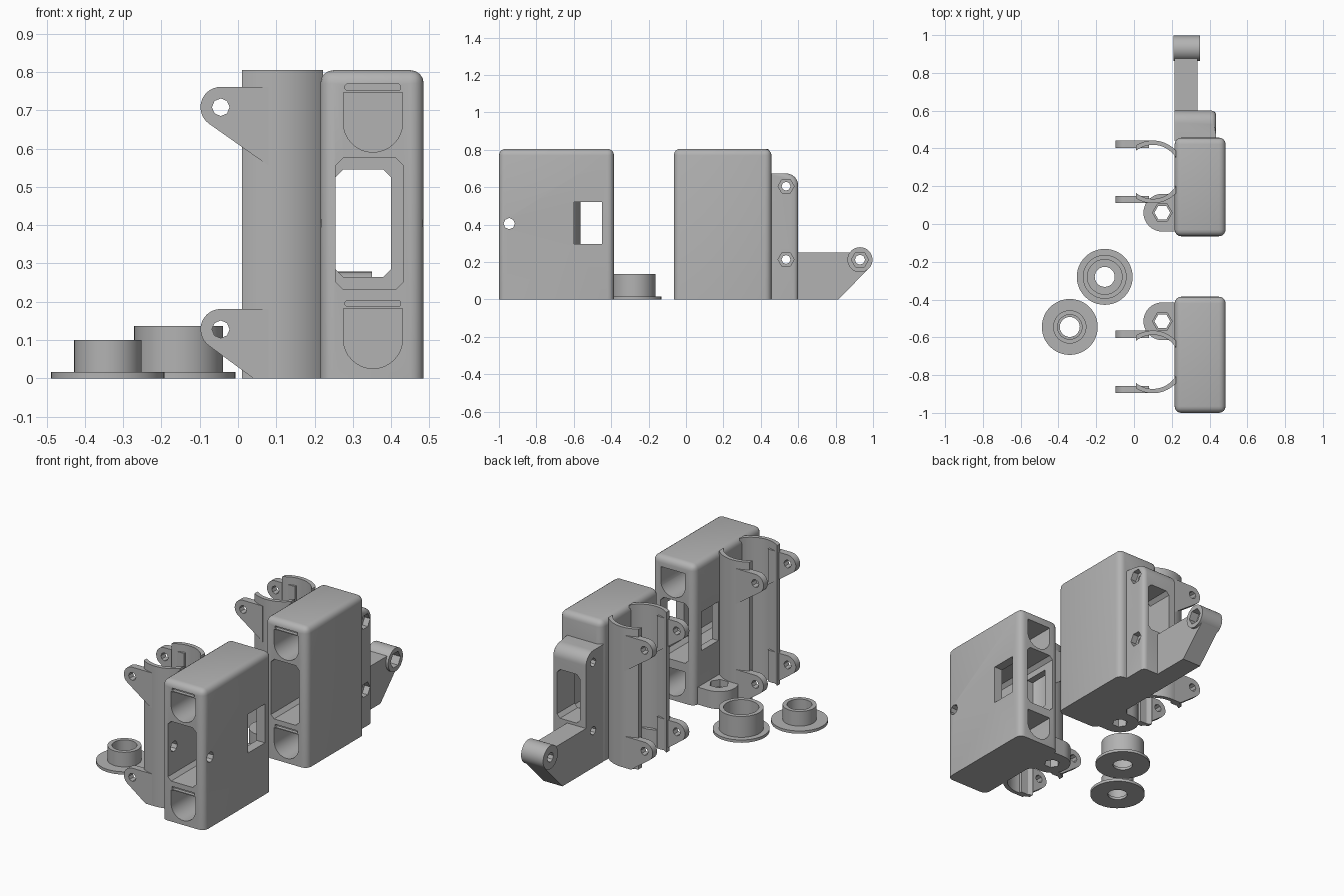
import bpy, bmesh, math
from mathutils import Vector

if "Cube" in bpy.data.objects:
    bpy.data.objects.remove(bpy.data.objects["Cube"], do_unlink=True)

grey = bpy.data.materials.new("grey plastic")
grey.use_nodes = True
grey.diffuse_color = (0.45, 0.45, 0.45, 1)
grey.node_tree.nodes["Principled BSDF"].inputs["Base Color"].default_value = grey.diffuse_color

# Axis along which a profile is extruded: 2D profile point -> 3D point
PLACE = {
    "x": lambda a, b, d: (d, a, b),
    "y": lambda a, b, d: (a, d, b),
    "z": lambda a, b, d: (a, b, d),
}


def arc(cx, cy, r, a0=0, a1=360, n=32):
    count = n if a1 - a0 == 360 else n + 1
    angles = [math.radians(a0 + (a1 - a0) * i / n) for i in range(count)]
    return [(cx + r * math.cos(t), cy + r * math.sin(t)) for t in angles]


def rect(a0, b0, a1, b1, c=0):
    if c == 0:
        return [(a0, b0), (a1, b0), (a1, b1), (a0, b1)]
    return [(a0 + c, b0), (a1 - c, b0), (a1, b0 + c), (a1, b1 - c),
            (a1 - c, b1), (a0 + c, b1), (a0, b1 - c), (a0, b0 + c)]


def prism(name, profile, axis, lo, hi, bevel=0, pick=None):
    """Extrude a closed profile along an axis, optionally rounding picked edges."""
    bm = bmesh.new()
    ends = [[bm.verts.new(PLACE[axis](a, b, d)) for a, b in profile] for d in (lo, hi)]
    bm.faces.new(ends[0])
    bm.faces.new(ends[1])
    n = len(profile)
    for i in range(n):
        j = (i + 1) % n
        bm.faces.new((ends[0][i], ends[0][j], ends[1][j], ends[1][i]))
    bmesh.ops.recalc_face_normals(bm, faces=bm.faces)
    if bevel:
        bmesh.ops.bevel(bm, geom=[e for e in bm.edges if pick(e)], offset=bevel,
                        segments=4, profile=0.5, affect="EDGES")
    mesh = bpy.data.meshes.new(name)
    bm.to_mesh(mesh)
    bm.free()
    mesh.materials.append(grey)
    obj = bpy.data.objects.new(name, mesh)
    bpy.context.collection.objects.link(obj)
    return obj


def cut(obj, *cutter):
    """Subtract an extruded profile from a part."""
    tool = prism("cutter", *cutter)
    tool.hide_render = True
    mod = obj.modifiers.new("cut", "BOOLEAN")
    mod.operation, mod.solver, mod.object = "DIFFERENCE", "EXACT", tool
    bpy.context.view_layer.objects.active = obj
    bpy.ops.object.modifier_apply(modifier="cut")
    bpy.data.objects.remove(tool, do_unlink=True)


def smooth(obj):
    bpy.ops.object.select_all(action="DESELECT")
    obj.select_set(True)
    bpy.context.view_layer.objects.active = obj
    bpy.ops.object.shade_smooth_by_angle(angle=math.radians(30))


LEFT, RIGHT, TOP = 0.215, 0.485, 0.805


def not_bottom(e):
    return max(v.co.z for v in e.verts) > 0.01


def u_profile(z):
    return [(0.43, z + 0.157), (0.275, z + 0.157)] + arc(0.3525, z + 0.078, 0.0775, 180, 360, 16)


def housing(tag, y0, y1, pocket_end, clip_y, lug_y):
    # Main case with rounded sides, through window, pockets and strap slots
    case = prism(tag + "_case", rect(LEFT, y0, RIGHT, y1), "z", 0, TOP, 0.035, not_bottom)
    cut(case, rect(0.255, 0.232, 0.432, 0.575, 0.02), "y", y0 - 0.1, y1 + 0.1)
    for z in (0.025, 0.59):
        cut(case, u_profile(z), "y", y0 - 0.1, pocket_end)
        cut(case, rect(0.28, z + 0.162, 0.425, z + 0.178, 0.004), "y", y0 - 0.1, y0 + 0.02)

    # Split tube clip beside the case
    cx, r_out, r_in = 0.1, 0.166, 0.143
    a_out = math.degrees(math.acos((0.01 - cx) / r_out))
    a_in = math.degrees(math.acos((0.01 - cx) / r_in))
    b_out = math.degrees(math.acos((0.222 - cx) / r_out))
    b_in = math.degrees(math.acos((0.222 - cx) / r_in))
    for side, label in ((1, "back"), (-1, "front")):
        outer = arc(cx, 0, r_out, b_out, a_out, 20)
        inner = arc(cx, 0, r_in, b_in, a_in, 20)
        wall = [(x, clip_y + side * y) for x, y in outer + inner[::-1]]
        smooth(prism(f"{tag}_{label}_clip_wall", wall, "z", 0, TOP))

        # Screw ears on the clip
        ya, yb = sorted((clip_y + side * 0.127, clip_y + side * 0.166))
        for z, foot, level in ((0.708, (0.08, 0.555), "upper"), (0.128, (0.04, 0.0), "lower")):
            shape = [(0.08, z + 0.053)] + arc(-0.045, z, 0.053, 90, 234, 14) + [foot]
            if level == "lower":
                shape.append((0.08, 0.0))
            ear = prism(f"{tag}_{label}_{level}_ear", shape, "y", ya, yb)
            cut(ear, arc(-0.045, z, 0.023, n=8), "y", ya - 0.1, yb + 0.1)
            smooth(ear)

    # Foot lug with a hexagonal hole
    lug_shape = arc(0.15, lug_y, 0.1, 90, 270, 20) + [(0.22, lug_y - 0.1), (0.22, lug_y + 0.1)]
    lug = prism(tag + "_lug", lug_shape, "z", 0, 0.1)
    cut(lug, arc(0.15, lug_y, 0.042, n=6), "z", -0.1, 0.2)
    cut(lug, arc(0.15, lug_y, 0.052, n=6), "z", 0.06, 0.2)
    smooth(lug)
    return case


front_case = housing("front", -1.0, -0.385, 0.0, -0.73, -0.515)
back_case = housing("back", -0.065, 0.457, 0.38, 0.276, 0.06)

# Side window and pin hole through the front case
cut(front_case, rect(-0.6, 0.297, -0.448, 0.52), "x", 0.1, 0.6)
cut(front_case, arc(-0.945, 0.405, 0.03, n=8), "x", 0.1, 0.6)
smooth(front_case)
smooth(back_case)

# Rear frame on the back case
frame_shape = [(0.44, 0), (0.6, 0)] + arc(0.535, 0.608, 0.065, 0, 90, 10) + [(0.44, 0.673)]
frame = prism("rear_frame", frame_shape, "x", LEFT, 0.435, 0.025,
              lambda e: all(v.co.x > 0.43 and v.co.y > 0.5 and v.co.z > 0.1 for v in e.verts)
              or all(v.co.x > 0.43 and v.co.y > 0.59 for v in e.verts))
cut(frame, rect(0.255, 0.265, 0.4, 0.545, 0.02), "y", 0.4, 0.7)
for z in (0.605, 0.213):
    cut(frame, arc(0.535, z, 0.024, n=8), "x", 0.1, 0.5)
    cut(frame, arc(0.535, z, 0.043, n=6), "x", 0.4, 0.5)
smooth(frame)

# Rear arm with a pivot head
arm_shape = [(0.58, 0), (0.815, 0), (0.977, 0.165), (0.93, 0.25), (0.58, 0.25)]
arm = prism("rear_arm", arm_shape, "x", LEFT, 0.335)
head = prism("pivot_head", arc(0.93, 0.212, 0.067), "x", 0.21, 0.35)
for part in (arm, head):
    cut(part, arc(0.93, 0.212, 0.027, n=8), "x", 0.1, 0.5)
    cut(part, arc(0.93, 0.212, 0.046, n=6), "x", 0.3, 0.5)
    smooth(part)

# Flanged bushings
for name, x, y, r, bore, top in (("small_bushing", -0.34, -0.545, 0.088, 0.065, 0.1),
                                 ("large_bushing", -0.155, -0.28, 0.116, 0.092, 0.136)):
    flange = prism(name + "_flange", arc(x, y, 0.148, n=48), "z", 0, 0.016)
    cut(flange, arc(x, y, 0.053, n=24), "z", -0.1, 0.2)
    tube = prism(name + "_tube", arc(x, y, r, n=48), "z", 0.012, top)
    cut(tube, arc(x, y, bore, n=48), "z", -0.1, 0.3)
    smooth(flange)
    smooth(tube)
